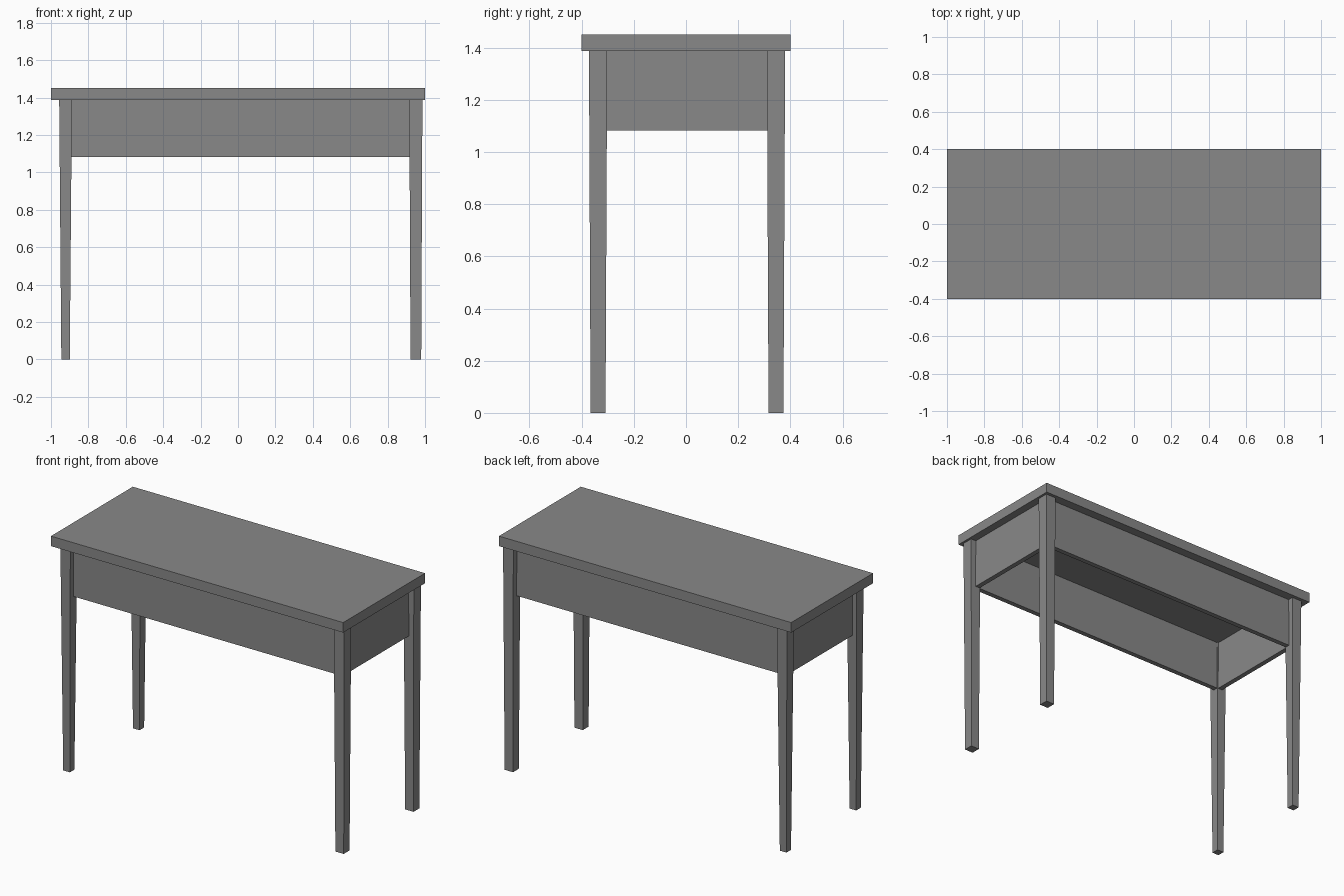
import bpy, bmesh

if "Cube" in bpy.data.objects:
    bpy.data.objects.remove(bpy.data.objects["Cube"])

TOP_Z, APRON_Z, T = 1.388, 1.082, 0.03

# dark grey finish for every part
grey = bpy.data.materials.new("dark_grey")
grey.diffuse_color = (0.25, 0.25, 0.25, 1)
grey.use_nodes = True
grey.node_tree.nodes["Principled BSDF"].inputs["Base Color"].default_value = grey.diffuse_color


def make(name, bm):
    bmesh.ops.recalc_face_normals(bm, faces=bm.faces)
    mesh = bpy.data.meshes.new(name)
    bm.to_mesh(mesh)
    bm.free()
    mesh.materials.append(grey)
    obj = bpy.data.objects.new(name, mesh)
    bpy.context.collection.objects.link(obj)


def box(name, lo, hi):
    bm = bmesh.new()
    bmesh.ops.create_cube(bm, size=1)
    for v in bm.verts:
        v.co = [hi[i] if v.co[i] > 0 else lo[i] for i in range(3)]
    make(name, bm)


def leg(name, x, y, bottom, top):
    # square leg, narrowing towards the floor
    bm = bmesh.new()
    bmesh.ops.create_cube(bm, size=1)
    for v in bm.verts:
        w, z = (top, TOP_Z) if v.co.z > 0 else (bottom, 0)
        v.co = (x + v.co.x * w, y + v.co.y * w, z)
    make(name, bm)


# table top
box("table_top", (-1, -0.4, TOP_Z), (1, 0.4, 1.45))

# four tapered legs, the left pair slimmer at the foot
X0, X1, Y0, Y1 = -0.922, 0.951, -0.337, 0.345
for side, x, foot, head in (("left", X0, 0.045, 0.068), ("right", X1, 0.057, 0.07)):
    for end, y in (("front", Y0), ("back", Y1)):
        leg(f"{end}_{side}_leg", x, y, foot, head)

# apron boards, outer faces on the leg centre lines
box("front_apron", (X0, Y0, APRON_Z), (X1, Y0 + T, TOP_Z))
box("back_apron", (X0, Y1 - T, APRON_Z), (X1, Y1, TOP_Z))
box("left_apron", (X0 - 0.005, Y0, APRON_Z), (X0 - 0.005 + T, Y1, TOP_Z))
box("right_apron", (X1 - T, Y0, APRON_Z), (X1, Y1, TOP_Z))
